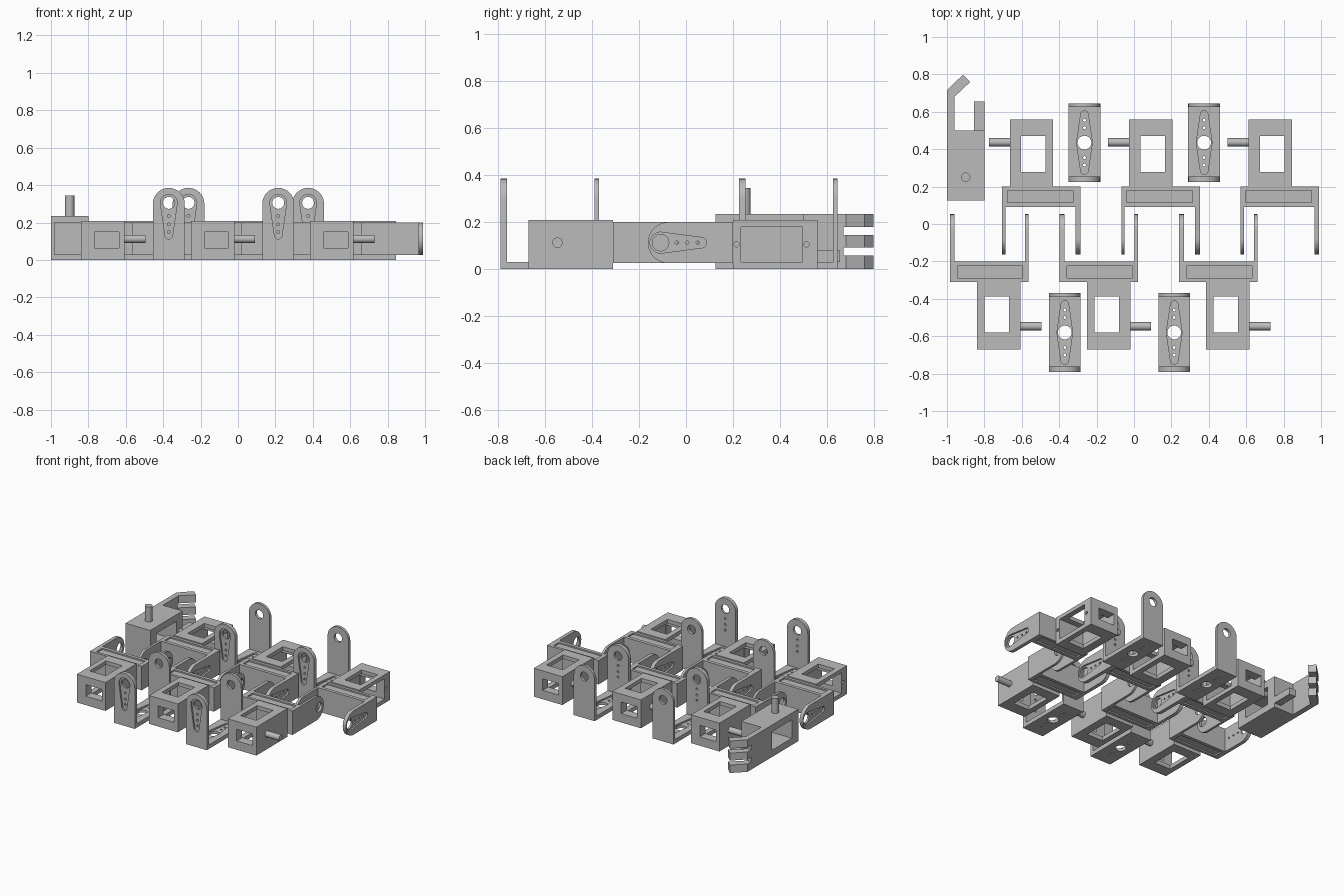
import bpy, bmesh, math
from mathutils import Matrix

cube = bpy.data.objects.get("Cube")
if cube:
    bpy.data.objects.remove(cube, do_unlink=True)

grey = bpy.data.materials.new("plain_grey")
grey.use_nodes = True
grey.diffuse_color = (0.5, 0.5, 0.5, 1)
grey.node_tree.nodes["Principled BSDF"].inputs["Base Color"].default_value = (0.5, 0.5, 0.5, 1)


# Profile helpers
def arc(u, v, r, a0, a1, n=16):
    return [(u + r * math.cos(math.radians(a0 + (a1 - a0) * i / n)),
             v + r * math.sin(math.radians(a0 + (a1 - a0) * i / n))) for i in range(n + 1)]


def circle(u, v, r, n=28):
    return arc(u, v, r, 0, 360, n)[:-1]


def rect(u0, u1, v0, v1):
    return [(u0, v0), (u1, v0), (u1, v1), (u0, v1)]


def taper(s0, r0, s1, r1):
    """Rounded lever outline along s, from radius r0 to radius r1."""
    return arc(s0, 0, r0, 90, 270) + arc(s1, 0, r1, -90, 90)


# Solid helpers
def prism(profile, axis, lo, hi):
    """Extrude a profile along an axis."""
    place = {"x": lambda u, v, w: (w, u, v),
             "y": lambda u, v, w: (u, w, v),
             "z": lambda u, v, w: (u, v, w)}[axis]
    bm = bmesh.new()
    face = bm.faces.new([bm.verts.new(place(u, v, lo)) for u, v in profile])
    grown = bmesh.ops.extrude_face_region(bm, geom=[face])["geom"]
    shift = place(0, 0, hi - lo)
    bmesh.ops.translate(bm, vec=shift, verts=[g for g in grown if isinstance(g, bmesh.types.BMVert)])
    bmesh.ops.recalc_face_normals(bm, faces=bm.faces)
    mesh = bpy.data.meshes.new("solid")
    bm.to_mesh(mesh)
    bm.free()
    return mesh


def box(x0, x1, y0, y1, z0, z1):
    return prism(rect(x0, x1, y0, y1), "z", z0, z1)


def carve(mesh, cutters):
    """Subtract each cutter in turn and return the finished mesh."""
    obj = bpy.data.objects.new("work", mesh)
    bpy.context.collection.objects.link(obj)
    tools = []
    for cutter in cutters:
        tool = bpy.data.objects.new("cutter", cutter)
        tool.hide_render = True
        bpy.context.collection.objects.link(tool)
        mod = obj.modifiers.new("cut", "BOOLEAN")
        mod.operation, mod.solver, mod.object = "DIFFERENCE", "EXACT", tool
        tools.append(tool)
    graph = bpy.context.evaluated_depsgraph_get()
    graph.update()
    result = bpy.data.meshes.new_from_object(obj.evaluated_get(graph))
    for o in tools + [obj]:
        bpy.data.objects.remove(o, do_unlink=True)
    return result


def finish(mesh):
    mesh.materials.clear()
    mesh.materials.append(grey)
    return mesh


def place(parts, prefix, x, y, turn=0):
    for name, mesh in parts.items():
        obj = bpy.data.objects.new(prefix + "_" + name, finish(mesh))
        obj.matrix_world = Matrix.Translation((x, y, 0)) @ Matrix.Rotation(turn, 4, "Z")
        bpy.context.collection.objects.link(obj)


# Hinge unit: hollow motor housing with pivot pin, carrying a sideways fork
MID = 0.1125


def along(profile):
    return [(-s, t + MID) for s, t in profile]


def fork_arm(x0, x1, cutters):
    outline = [(-0.255, -0.0875)] + arc(0.02, 0, 0.0875, -90, 90) + [(-0.255, 0.0875)]
    return carve(prism(along(outline), "x", x0, x1), cutters)


pin_hole = prism(along(circle(0.053, 0, 0.035)), "x", -0.4, 0.4)
dots = [prism(along(circle(s, 0, 0.007, 12)), "x", 0.1, 0.4) for s in (-0.015, -0.06, -0.105)]
lever = prism(along(taper(-0.12, 0.022, 0.053, 0.045)), "x", 0.198, 0.3)
housing_cuts = [
    box(-0.14, 0.2, 0.29, 0.55, 0.03, 0.18),
    box(-0.107, 0.024, 0.333, 0.525, -0.1, 0.3),
    box(-0.138, -0.008, 0.5, 0.7, 0.065, 0.15),
] + [prism(circle(y, 0.105, 0.011, 12), "x", 0.03, 0.2) for y in (0.27, 0.568)]
hinge = {
    "housing": carve(box(-0.168, 0.064, 0.255, 0.615, 0, 0.208), housing_cuts),
    "pivot_pin": prism(circle(0.492, MID, 0.022), "x", -0.28, -0.168),
    "fork_base": carve(box(-0.192, 0.184, 0.145, 0.255, 0.025, 0.2),
                       [box(-0.18, 0.17, 0.17, 0.235, z, z + 0.1) for z in (0.19, -0.065)]),
    "plain_arm": fork_arm(-0.21, -0.192, [pin_hole]),
    "lever_arm": fork_arm(0.184, 0.21, [lever, pin_hole] + dots),
}
for i, x in enumerate((-0.496, 0.142, 0.78)):
    place(hinge, f"back_hinge_{i + 1}", x, -0.055)
for i, x in enumerate((-0.775, -0.188, 0.45)):
    place(hinge, f"front_hinge_{i + 1}", x, -0.055, math.pi)


# Upright bracket: flat floor with two rounded uprights
def upward(profile):
    return [(t, s) for s, t in profile]


def upright(y0, y1, cutters):
    outline = [(0, -0.085)] + arc(0.3, 0, 0.085, -90, 90) + [(0, 0.085)]
    return carve(prism(upward(outline), "y", y0, y1), cutters)


top_hole = prism(circle(0, 0.305, 0.032), "y", -0.4, 0.4)
up_dots = [prism(circle(0, z, 0.008, 12), "y", -0.4, -0.1) for z in (0.235, 0.19, 0.15)]
up_lever = prism(upward(taper(0.132, 0.02, 0.305, 0.045)), "y", -0.3, -0.198)
floor_lever = [prism(upward([(k * s, t) for s, t in taper(0, 0.042, 0.15, 0.02)]), "z", 0.018, 0.1)
               for k in (1, -1)]
floor_dots = [prism(circle(0, k * y, 0.008, 12), "z", -0.1, 0.1)
              for k in (1, -1) for y in (0.08, 0.12)]
bracket = {
    "floor": carve(box(-0.085, 0.085, -0.182, 0.19, 0, 0.03),
                   floor_lever + [prism(circle(0, 0, 0.037), "z", -0.1, 0.1)] + floor_dots),
    "lever_upright": upright(-0.21, -0.182, [up_lever, top_hole] + up_dots),
    "plain_upright": upright(0.19, 0.21, [top_hole]),
}
for name, x, y in (("front_bracket_1", -0.37, -0.58), ("front_bracket_2", 0.215, -0.58),
                   ("back_bracket_1", -0.265, 0.435), ("back_bracket_2", 0.375, 0.435)):
    place(bracket, name, x, y)

# Gripper: palm block with wrist pin, three hooked fingers and a thumb
hook = [(-1, 0.5), (-0.96, 0.5), (-0.96, 0.68), (-0.875, 0.76), (-0.915, 0.798), (-1, 0.715)]
gripper = {
    "palm": carve(box(-1, -0.8, 0.125, 0.5, 0, 0.235), [box(-1.1, -0.7, 0.2, 0.43, 0.05, 0.185)]),
    "wrist_pin": prism(circle(-0.9, 0.25, 0.025), "z", 0.235, 0.345),
    "fingers": carve(prism(hook, "z", 0, 0.235),
                     [box(-1.1, -0.7, 0.67, 0.9, z, z + 0.033) for z in (0.058, 0.146)]),
    "thumb": box(-0.855, -0.8, 0.5, 0.655, 0.03, 0.08),
}
place(gripper, "gripper", 0, 0)

# Smooth the round walls, keep the edges crisp
bpy.ops.object.select_all(action="DESELECT")
for obj in bpy.context.scene.objects:
    if obj.type == "MESH":
        obj.select_set(True)
        bpy.context.view_layer.objects.active = obj
bpy.ops.object.shade_smooth_by_angle(angle=math.radians(30))
